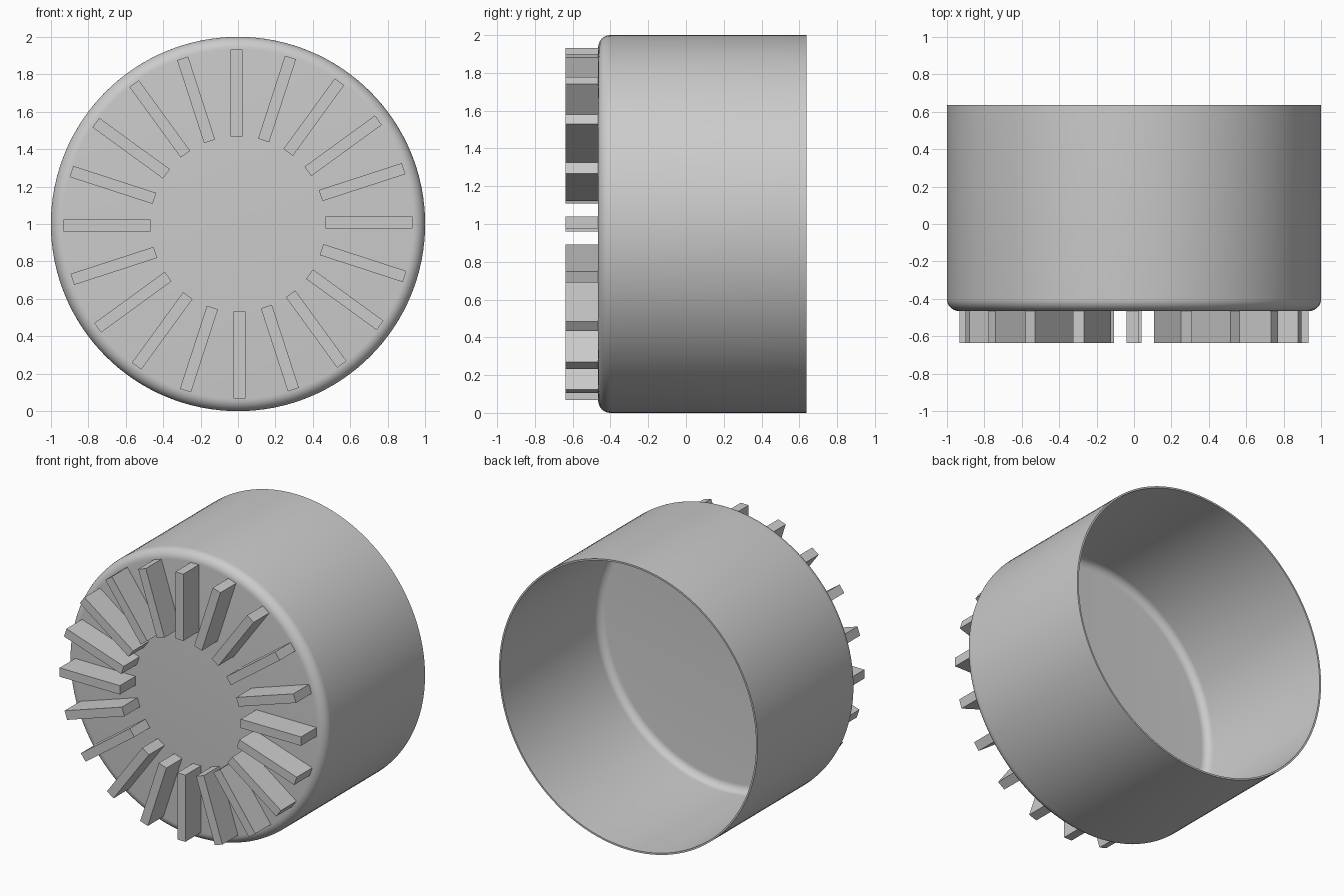
import bpy, bmesh
from math import sin, cos, pi, radians
from mathutils import Vector, Matrix

cube = bpy.data.objects.get("Cube")
if cube:
    bpy.data.objects.remove(cube, do_unlink=True)

CENTER = Vector((0, 0, 1))
FRONT, FACE, BACK = -0.637, -0.465, 0.637
WALL, FILLET = 0.012, 0.065

grey = bpy.data.materials.new("light_grey")
grey.use_nodes = True
grey.diffuse_color = (0.6, 0.6, 0.6, 1)
grey.node_tree.nodes["Principled BSDF"].inputs["Base Color"].default_value = (0.6, 0.6, 0.6, 1)


def finish(bm, name):
    bmesh.ops.recalc_face_normals(bm, faces=bm.faces[:])
    mesh = bpy.data.meshes.new(name)
    bm.to_mesh(mesh)
    bm.free()
    mesh.materials.append(grey)
    obj = bpy.data.objects.new(name, mesh)
    bpy.context.collection.objects.link(obj)
    return obj


def corner(radius, steps=8):
    """Rounded front corner as (radius, depth) points, from the face to the wall."""
    for i in range(steps + 1):
        a = pi / 2 * i / steps
        yield (1 - FILLET + radius * sin(a), FACE + FILLET - radius * cos(a))


# Hollow cup: closed front, rounded edge, thin wall, open back
outer = [(0, FACE), *corner(FILLET), (1, BACK)]
inner = [(0, FACE + WALL), *corner(FILLET - WALL), (1 - WALL, BACK)]
bm = bmesh.new()
verts = [bm.verts.new((r, y, 1)) for r, y in outer + inner[::-1]]
edges = [bm.edges.new(pair) for pair in zip(verts, verts[1:])]
bmesh.ops.spin(bm, geom=verts + edges, cent=CENTER, axis=(0, 1, 0),
               angle=2 * pi, steps=128, use_merge=True)
bmesh.ops.remove_doubles(bm, verts=bm.verts[:], dist=0.0001)
cup = finish(bm, "cup_shell")
bpy.ops.object.select_all(action='DESELECT')
cup.select_set(True)
bpy.context.view_layer.objects.active = cup
bpy.ops.object.shade_smooth_by_angle(angle=radians(30))

# Ring of radial ribs standing on the front face
COUNT, INNER, OUTER, WIDTH, SHIFT = 20, 0.467, 0.933, 0.062, 0.008
size = Vector((OUTER - INNER, FACE - FRONT, WIDTH))
middle = Vector(((OUTER + INNER) / 2, (FACE + FRONT) / 2, SHIFT))
bm = bmesh.new()
for i in range(COUNT):
    turn = Matrix.Rotation(-2 * pi * i / COUNT, 4, 'Y')
    place = Matrix.Translation(CENTER) @ turn @ Matrix.Translation(middle)
    bmesh.ops.create_cube(bm, size=1, matrix=place @ Matrix.Diagonal((*size, 1)))
finish(bm, "front_ribs")
